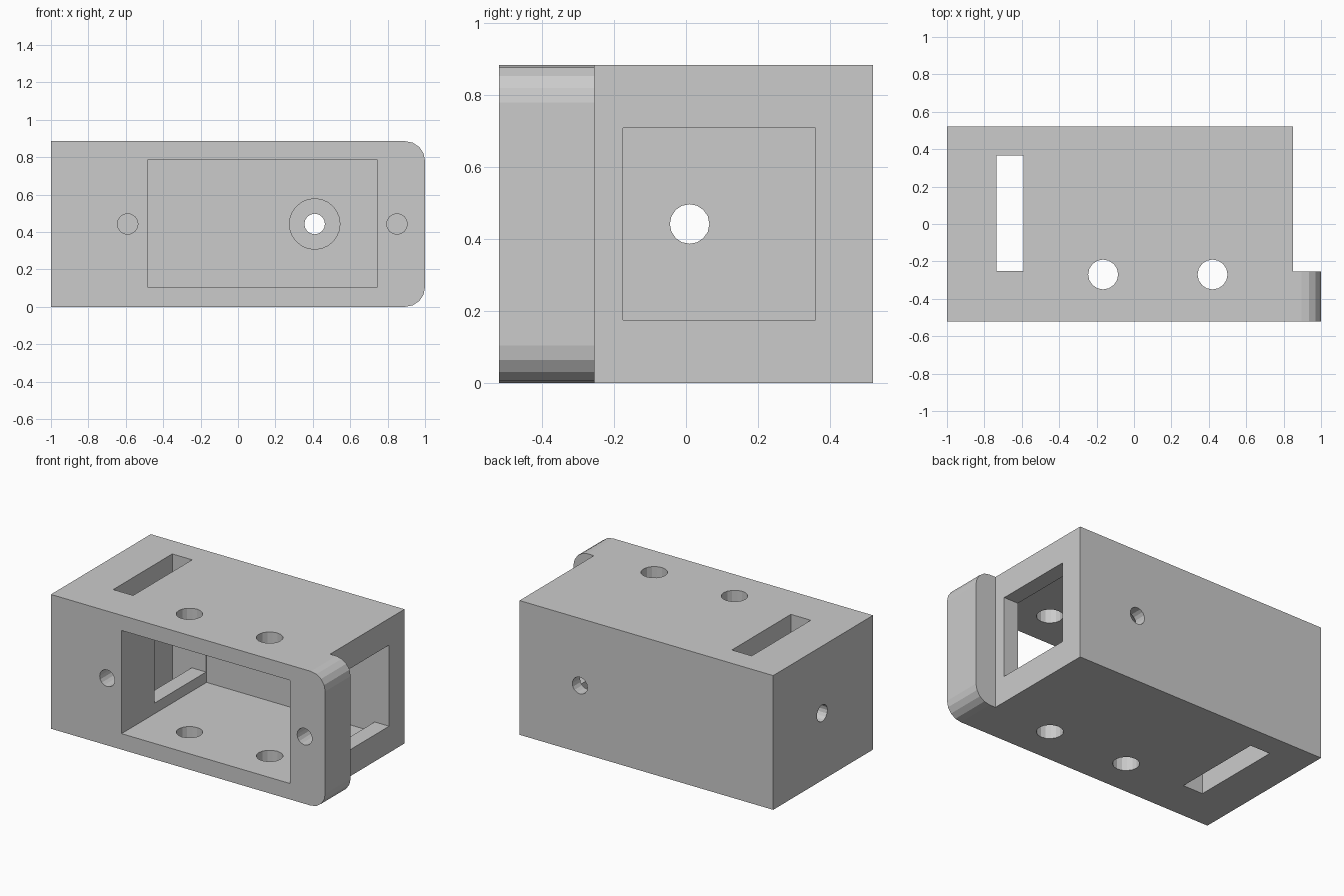
import bpy, bmesh
from math import cos, sin, pi
from mathutils import Matrix, Vector

if "Cube" in bpy.data.objects:
    bpy.data.objects.remove(bpy.data.objects["Cube"])

H, D, R = 0.885, 0.52, 0.105      # height, half depth, corner radius
MID = H / 2


def make_object(name, bm):
    bmesh.ops.recalc_face_normals(bm, faces=bm.faces)
    mesh = bpy.data.meshes.new(name)
    bm.to_mesh(mesh)
    bm.free()
    obj = bpy.data.objects.new(name, mesh)
    bpy.context.collection.objects.link(obj)
    return obj


def box(name, x, y, z):
    bm = bmesh.new()
    bmesh.ops.create_cube(bm, size=1)
    for v in bm.verts:
        v.co = Vector([(a + b) / 2 + c * (b - a) for (a, b), c in zip((x, y, z), v.co)])
    return make_object(name, bm)


def bore(name, start, end, radius, sides=16):
    a, b = Vector(start), Vector(end)
    bm = bmesh.new()
    turn = (b - a).to_track_quat('Z', 'Y').to_matrix().to_4x4()
    bmesh.ops.create_cone(bm, cap_ends=True, segments=sides, radius1=radius,
                          radius2=radius, depth=(b - a).length,
                          matrix=Matrix.Translation((a + b) / 2) @ turn)
    return make_object(name, bm)


def cut(target, cutter):
    mod = target.modifiers.new(cutter.name, 'BOOLEAN')
    mod.operation, mod.solver, mod.object = 'DIFFERENCE', 'EXACT', cutter
    bpy.context.view_layer.objects.active = target
    bpy.ops.object.modifier_apply(modifier=mod.name)
    bpy.data.objects.remove(cutter)


# Block with two rounded right-hand edges, extruded front to back
profile = [(-1, H), (-1, 0)]
for cz, start in ((R, -pi / 2), (H - R, 0)):
    for i in range(5):
        a = start + i * pi / 8
        profile.append((1 - R + R * cos(a), cz + R * sin(a)))
bm = bmesh.new()
face = bm.faces.new([bm.verts.new((x, -D, z)) for x, z in profile])
ext = bmesh.ops.extrude_face_region(bm, geom=[face])
bmesh.ops.translate(bm, vec=(0, 2 * D, 0),
                    verts=[g for g in ext['geom'] if isinstance(g, bmesh.types.BMVert)])
housing = make_object("housing", bm)

# Relief behind the front flange
cut(housing, box("flange_relief", (0.85, 1.2), (-0.255, 0.8), (-0.2, 1.1)))
# Front cavity, side window channel and vertical slot
cut(housing, box("front_cavity", (-0.485, 0.745), (-0.7, 0.365), (0.105, 0.785)))
cut(housing, box("vertical_slot", (-0.735, -0.59), (-0.25, 0.365), (-0.2, 1.1)))
cut(housing, box("side_channel", (-0.66, 1.0), (-0.175, 0.36), (0.175, 0.71)))
# Cross holes through the top and bottom walls
for x in (-0.165, 0.42):
    cut(housing, bore("cross_hole", (x, -0.27, -0.2), (x, -0.27, 1.1), 0.08))
# Blind screw holes in the front face
for x in (-0.59, 0.85):
    cut(housing, bore("screw_hole", (x, -0.7, MID), (x, -0.31, MID), 0.055))
# Left wall hole, then back wall hole with inner counterbore
cut(housing, bore("left_hole", (-1.2, 0.01, MID), (-0.66, 0.01, MID), 0.055))
cut(housing, bore("back_hole", (0.41, 0.2, MID), (0.41, 0.7, MID), 0.055))
cut(housing, bore("counterbore", (0.41, 0.2, MID), (0.41, 0.44, MID), 0.135, 24))
